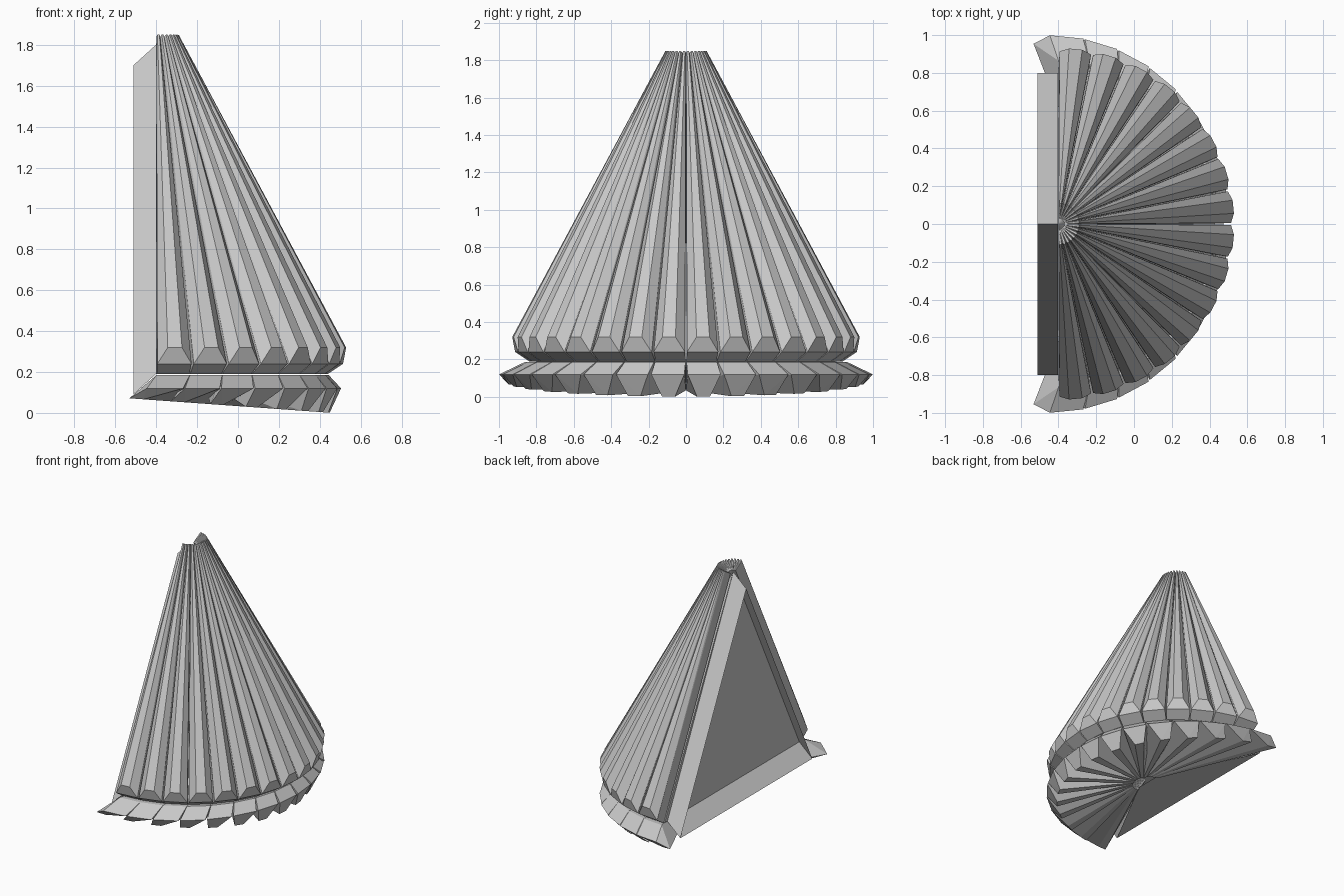
import bpy, bmesh, math

cube = bpy.data.objects.get("Cube")
if cube:
    bpy.data.objects.remove(cube, do_unlink=True)

grey = bpy.data.materials.new("plain_grey")
grey.use_nodes = True
color = (0.58, 0.58, 0.58, 1)
grey.diffuse_color = color
grey.node_tree.nodes["Principled BSDF"].inputs["Base Color"].default_value = color

AXIS = -0.4      # x of the cone axis, on the flat back
COUNT = 16       # ribs around the half circle


def finish(name, bm):
    bmesh.ops.recalc_face_normals(bm, faces=bm.faces)
    mesh = bpy.data.meshes.new(name)
    bm.to_mesh(mesh)
    bm.free()
    mesh.materials.append(grey)
    obj = bpy.data.objects.new(name, mesh)
    bpy.context.collection.objects.link(obj)


def hull(name, points):
    bm = bmesh.new()
    for p in points:
        bm.verts.new(p)
    res = bmesh.ops.convex_hull(bm, input=bm.verts)
    loose = {g for g in res["geom_interior"] + res["geom_unused"]
             if isinstance(g, bmesh.types.BMVert)}
    bmesh.ops.delete(bm, geom=list(loose), context="VERTS")
    bmesh.ops.dissolve_limit(bm, angle_limit=0.01, verts=bm.verts, edges=bm.edges)
    finish(name, bm)


def sheet(name, points, faces):
    bm = bmesh.new()
    verts = [bm.verts.new(p) for p in points]
    for f in faces:
        bm.faces.new([verts[i] for i in f])
    finish(name, bm)


def rib(name, angle, stations):
    """Faceted rib: each station is centre x, x radius, y radius, half width, z."""
    c, s = math.cos(angle), math.sin(angle)
    points = []
    for cx, rx, ry, half, z in stations:
        for w in (-half, half):
            x, y = cx + rx * c - w * s, ry * s + w * c
            # a missing height means the tilted underside
            points.append((x, y, 0.033 - 0.072 * x if z is None else z))
    hull(name, points)


# Ridge, shoulder and inner edge, each at the foot and at the top
cone_rib = [(AXIS, r, r, half, z) for r, half, z in (
    (0.93, 0.035, 0.32), (0.91, 0.084, 0.24), (0.835, 0.08, 0.19),
    (0.11, 0.005, 1.85), (0.10, 0.009, 1.84), (0.03, 0.003, 1.8))]

# Flattened ribs leaning backward under the cone
base_rib = [(-0.6, 1.05, 0.955, 0.035, None), (-0.45, 0.95, 0.995, 0.089, 0.12),
            (AXIS, 0.84, 0.86, 0.082, 0.185),
            (-0.13, 0.11, 0.11, 0.01, None), (-0.2, 0.1, 0.1, 0.009, 0.15)]

for i in range(COUNT):
    angle = math.pi * ((i + 0.5) / COUNT - 0.5)
    rib(f"cone_rib_{i + 1}", angle, cone_rib)
    rib(f"base_rib_{i + 1}", angle, base_rib)

# Half cone behind the ribs
core = [(AXIS, 0, 1.8)]
for i in range(COUNT + 1):
    a = math.pi * (i / COUNT - 0.5)
    core.append((AXIS + 0.83 * math.cos(a), 0.83 * math.sin(a), 0.19))
hull("cone_core", core)

# Open triangular flange on the flat back: wall, two slopes and floor
inner = [(AXIS - 0.002, -0.8, 0.19), (AXIS - 0.002, 0.8, 0.19), (AXIS - 0.002, 0, 1.8)]
outer = [(x - 0.11, y, z - 0.1) for x, y, z in inner]
sheet("back_flange", inner + outer,
      [(0, 1, 2), (0, 1, 4, 3), (1, 2, 5, 4), (2, 0, 3, 5)])

# Triangular panel closing the underside behind the base ribs
sheet("underside_panel", [outer[0], outer[1], (-0.13, 0.1, 0.06), (-0.13, -0.1, 0.06)],
      [(0, 1, 2, 3)])
